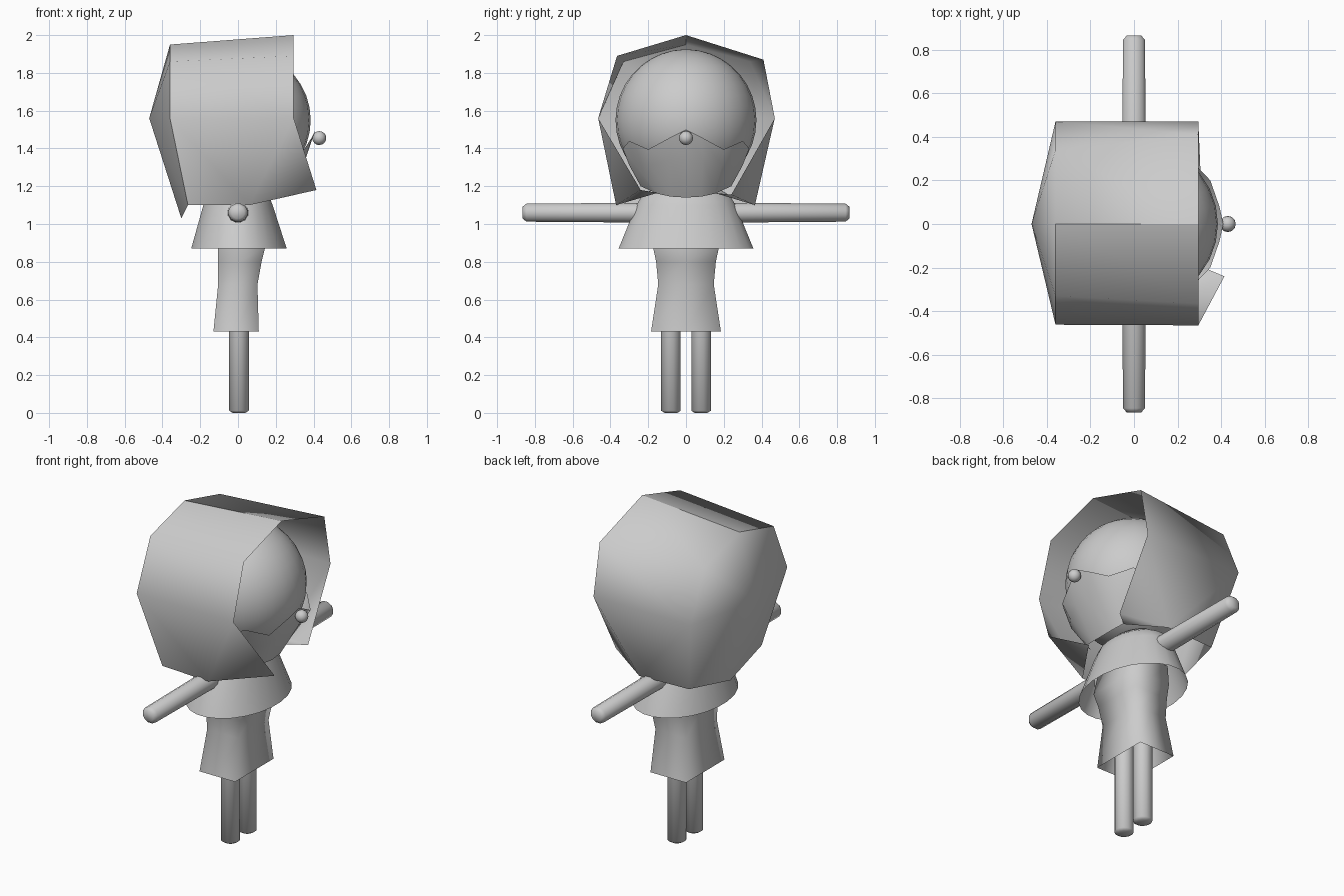
import bpy, bmesh, math
from mathutils import Vector

if "Cube" in bpy.data.objects:
    bpy.data.objects.remove(bpy.data.objects["Cube"])

grey = bpy.data.materials.new("plain_grey")
grey.diffuse_color = (0.6, 0.6, 0.6, 1)
grey.use_nodes = True
grey.node_tree.nodes["Principled BSDF"].inputs["Base Color"].default_value = grey.diffuse_color


def make(name, verts, faces, angle=75, sharp=None, outward=True):
    """Mesh object with smooth shading; sharp(a, b) picks creased edges."""
    bm = bmesh.new()
    vs = [bm.verts.new(v) for v in verts]
    for f in faces:
        bm.faces.new([vs[i] for i in f])
    if outward:
        bmesh.ops.recalc_face_normals(bm, faces=bm.faces)
    me = bpy.data.meshes.new(name)
    bm.to_mesh(me)
    bm.free()
    me.polygons.foreach_set("use_smooth", [True] * len(me.polygons))
    me.set_sharp_from_angle(angle=math.radians(angle))
    if sharp:
        for e in me.edges:
            a, b = (me.vertices[i].co for i in e.vertices)
            if sharp(a, b):
                e.use_edge_sharp = True
    me.materials.append(grey)
    ob = bpy.data.objects.new(name, me)
    bpy.context.collection.objects.link(ob)
    return ob


def loft(name, rings, cap_start=False, cap_end=False, angle=75):
    n = len(rings[0])
    verts = [p for r in rings for p in r]
    faces = []
    for k in range(len(rings) - 1):
        for i in range(n):
            j = (i + 1) % n
            faces.append((k*n + i, k*n + j, (k+1)*n + j, (k+1)*n + i))
    if cap_start:
        faces.append(tuple(range(n))[::-1])
    if cap_end:
        faces.append(tuple(range(len(verts) - n, len(verts))))
    return make(name, verts, faces, angle)


def oval(cx, cy, z, rx, ry, n=12):
    return [(cx + rx * math.cos(2*math.pi*(i + .5)/n),
             cy + ry * math.sin(2*math.pi*(i + .5)/n), z) for i in range(n)]


def ball(name, centre, radii, seg, rings):
    bm = bmesh.new()
    bmesh.ops.create_uvsphere(bm, u_segments=seg, v_segments=rings, radius=1)
    for v in bm.verts:
        v.co = Vector([c + r * q for c, r, q in zip(centre, radii, v.co)])
    me = bpy.data.meshes.new(name)
    bm.to_mesh(me)
    bm.free()
    me.polygons.foreach_set("use_smooth", [True] * len(me.polygons))
    me.materials.append(grey)
    ob = bpy.data.objects.new(name, me)
    bpy.context.collection.objects.link(ob)


# Head and nose (the figure looks along +x)
ball("head", (0, 0, 1.55), (0.385, 0.373, 0.375), 28, 18)
ball("nose", (0.43, 0, 1.455), (0.037, 0.037, 0.037), 12, 8)

# Muzzle covering the lower face: rows from top rim to chin, mirrored in y
half_rows = [
    [(.41, 0, 1.50), (.392, .08, 1.46), (.35, .2, 1.395), (.255, .30, 1.44), (.18, .335, 1.40)],
    [(.36, 0, 1.35), (.345, .09, 1.34), (.30, .19, 1.31), (.23, .265, 1.31), (.15, .30, 1.31)],
    [(.235, 0, 1.14), (.23, .08, 1.145), (.21, .15, 1.16), (.17, .195, 1.18), (.10, .24, 1.20)],
]
verts = []
for row in half_rows:
    verts += [(x, -y, z) for x, y, z in row[:0:-1]] + row
w = 9
make("muzzle", verts, [(r*w + i, r*w + i + 1, (r+1)*w + i + 1, (r+1)*w + i)
                       for r in range(2) for i in range(w - 1)], 180)

# Hair shell, open to the front, with one longer front lock
front = [(.415, -.24, 1.18), (.295, -.465, 1.56), (.295, -.365, 1.89), (.295, 0, 2.0),
         (.295, .41, 1.87), (.295, .47, 1.56), (.305, .24, 1.155)]
back = [(-.265, -.35, 1.10), (-.36, -.462, 1.56), (-.36, -.33, 1.86), (-.36, 0, 1.95),
        (-.36, .34, 1.86), (-.36, .47, 1.56), (-.265, .35, 1.10)]
extra = [(.06, -.37, 1.10), (.06, .365, 1.10),       # lower side corners
         (-.47, 0, 1.56), (-.30, 0, 1.03),           # back bulge, nape point
         (.20, -.15, 1.165), (.20, .15, 1.165)]      # turned-under lock ends
L, R, P, Q, I, J = range(14, 20)
faces = [(i, i + 1, i + 8, i + 7) for i in range(1, 5)]
faces += [(0, 1, L), (1, 8, L), (8, 7, L), (6, 5, R), (5, 12, R), (12, 13, R)]
faces += [(P, 7 + i, 8 + i) for i in range(6)]
faces += [(P, Q, 7), (P, 13, Q), (0, L, I), (6, R, J)]


def hair_crease(a, b):
    on_back = all(-.37 < p.x < -.25 and p.y < .01 and p.z > 1.05 for p in (a, b))
    ridge = abs(a.y) < .01 and abs(b.y) < .01 and min(a.z, b.z) > 1.9
    return on_back or ridge


make("hair", front + back + extra, faces, 80, hair_crease)

# Flared cape, open below
loft("cape", [oval(.005, 0, .87, .255, .36, 24), oval(0, 0, 1.10, .185, .265, 24),
              oval(0, 0, 1.15, .165, .235, 24), oval(0, 0, 1.19, .12, .17, 24)],
     cap_end=True)

# Dress with a square hem and a narrow waist, open below


def box_ring(x0, x1, y, z):
    m = (x0 + x1) / 2
    return [(x0, -y, z), (m, -y, z), (x1, -y, z), (x1, 0, z),
            (x1, y, z), (m, y, z), (x0, y, z), (x0, 0, z)]


loft("dress", [box_ring(-.13, .11, .185, .43), box_ring(-.105, .103, .147, .68),
               box_ring(-.105, .125, .158, .80), box_ring(-.105, .145, .175, .88),
               box_ring(-.10, .12, .17, 1.0)], angle=100)

# Arms and legs with softly rounded ends
for s, side in ((-1, "right"), (1, "left")):
    loft(side + "_leg", [oval(.005, .08*s, z, r, r) for z, r in
                         ((0, .035), (.012, .054), (.60, .054))], cap_start=True)
    arm = [[(x, s * d, 1.06 + y) for x, y, _ in oval(0, 0, 0, r, r * .95)]
           for d, r in ((.10, .058), (.845, .052), (.865, .034))]
    loft(side + "_arm", arm, cap_end=True)
